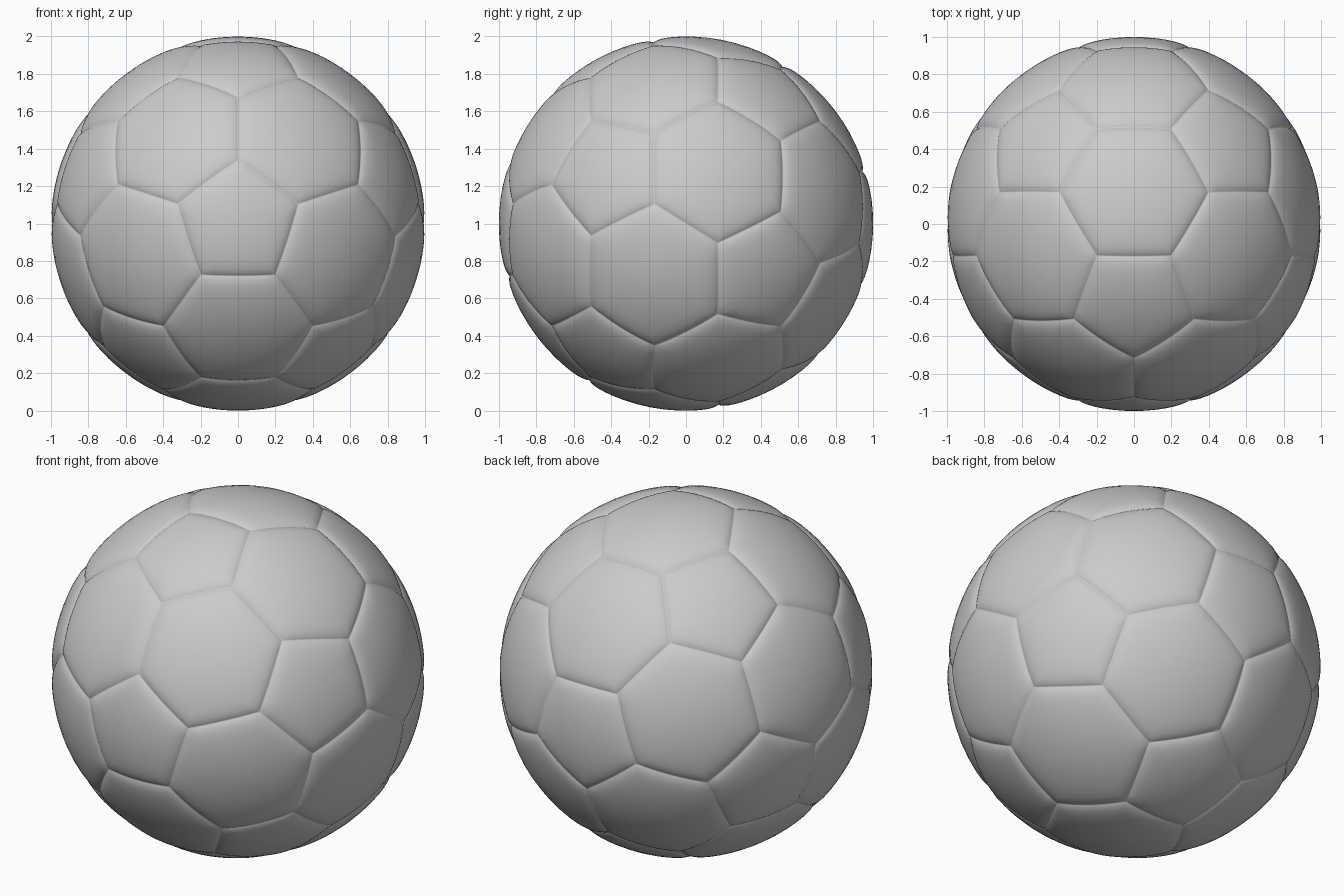
import bpy, bmesh
from math import sin, cos, tau, exp
from mathutils import Vector

if "Cube" in bpy.data.objects:
    bpy.data.objects.remove(bpy.data.objects["Cube"])

RADIUS, SEAM_DEPTH, SEAM_WIDTH = 1.0, 0.017, 0.03
RINGS = [0, .2, .4, .56, .7, .8, .87, .92, .96, .985, 1]
SEGS = 8

# icosahedron guide with one corner facing the front
front = [Vector((.8944 * sin(k * tau / 5), -.4472, .8944 * cos(k * tau / 5))) for k in range(5)]
guide_points = [Vector((0, -1, 0))] + front
guide_points += [-p for p in guide_points]
guide = bmesh.new()
for p in guide_points:
    guide.verts.new(p)
bmesh.ops.convex_hull(guide, input=guide.verts[:])

bm = bmesh.new()


def wedge(center, a, b):
    """One puffed slice of a panel, from its centre to one seam edge."""
    if (a - center).cross(b - center).dot(center) < 0:
        a, b = b, a
    apothem = ((a + b) / 2 - center).length / a.length
    rows = []
    for t in RINGS:
        r = RADIUS - SEAM_DEPTH * exp(-(1 - t) * apothem / SEAM_WIDTH)
        count = SEGS if t else 0
        rows.append([bm.verts.new(center.lerp(a.lerp(b, s / SEGS), t).normalized() * r)
                     for s in range(count + 1)])
    for inner, outer in zip(rows, rows[1:]):
        for s in range(SEGS):
            if len(inner) == 1:
                bm.faces.new((inner[0], outer[s], outer[s + 1]))
            else:
                bm.faces.new((inner[s], outer[s], outer[s + 1], inner[s + 1]))


for face in guide.faces:
    corners = [v.co for v in face.verts]
    mid = sum(corners, Vector()) / 3
    for i in range(3):
        p, q, r = corners[i], corners[(i + 1) % 3], corners[(i + 2) % 3]
        near_q, near_r = p.lerp(q, 1 / 3), p.lerp(r, 1 / 3)
        # hexagon: half its sides face pentagons, half face hexagons
        wedge(mid, near_q, near_r)
        wedge(mid, near_q, p.lerp(q, 2 / 3))
        # pentagon slice around the guide corner
        wedge(p * near_q.dot(p), near_q, near_r)
guide.free()

# join the slices into one closed ball
bmesh.ops.remove_doubles(bm, verts=bm.verts[:], dist=0.0005)
bmesh.ops.recalc_face_normals(bm, faces=bm.faces[:])
for f in bm.faces:
    f.smooth = True
mesh = bpy.data.meshes.new("panelled_ball")
bm.to_mesh(mesh)
bm.free()
ball = bpy.data.objects.new("panelled_ball", mesh)
bpy.context.collection.objects.link(ball)
ball.location.z = -min(v.co.z for v in mesh.vertices)
